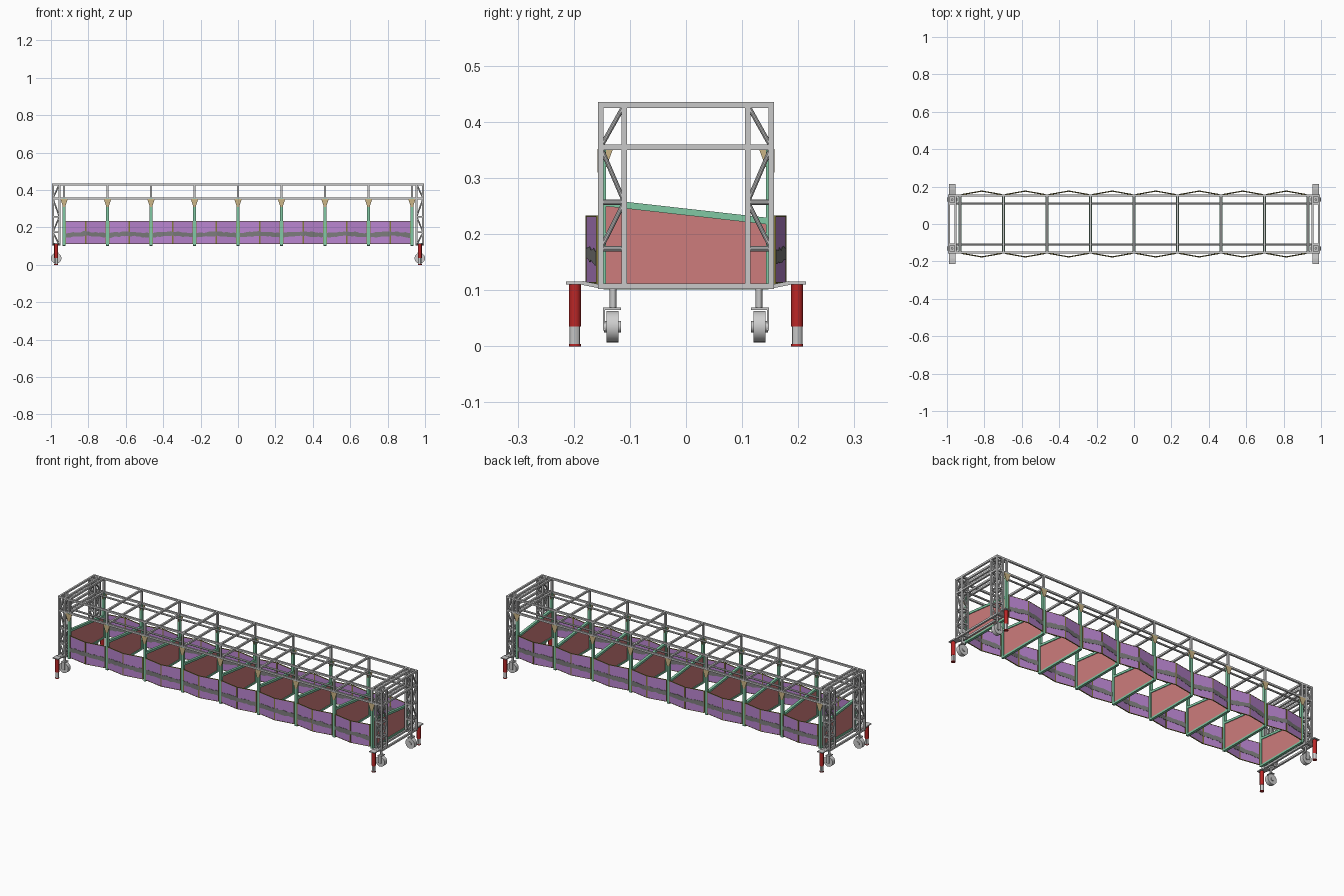
import bpy, bmesh, random
from mathutils import Vector, Matrix

random.seed(4)
if "Cube" in bpy.data.objects:
    bpy.data.objects.remove(bpy.data.objects["Cube"])


def material(name, r, g, b):
    m = bpy.data.materials.new(name)
    m.use_nodes = True
    m.diffuse_color = (r, g, b, 1)
    m.node_tree.nodes["Principled BSDF"].inputs["Base Color"].default_value = (r, g, b, 1)
    return m


STEEL = material("light steel", .58, .58, .58)
WHEEL = material("pale wheel grey", .62, .62, .62)
STRIPE = material("stripe grey", .2, .2, .2)
PURPLE = material("purple", .48, .23, .62)
PINK = material("salmon pink", .61, .2, .2)
GREEN = material("mint green", .22, .58, .37)
TAN = material("tan", .6, .46, .24)
OLIVE = material("olive", .24, .2, .05)
RED = material("red", .5, .02, .02)


class Part:
    """Collects solids of one part and turns them into one object."""

    def __init__(self, name, mat):
        self.name, self.mat, self.bm = name, mat, bmesh.new()

    def bar(self, p, q, w=.01, d=None):
        p, q = Vector(p), Vector(q)
        v = q - p
        rot = Matrix.Identity(4)
        if abs(v.normalized().z) < .999:
            rot = v.to_track_quat('Z', 'Y').to_matrix().to_4x4()
        m = Matrix.Translation((p + q) / 2) @ rot @ Matrix.Diagonal((w, d or w, v.length, 1))
        bmesh.ops.create_cube(self.bm, size=1, matrix=m)

    def tube(self, p, q, r, n=10):
        p, q = Vector(p), Vector(q)
        v = q - p
        m = Matrix.Translation((p + q) / 2) @ v.to_track_quat('Z', 'Y').to_matrix().to_4x4()
        bmesh.ops.create_cone(self.bm, cap_ends=True, segments=n, radius1=r,
                              radius2=r, depth=v.length, matrix=m)

    def box(self, lo, hi):
        lo, hi = Vector(lo), Vector(hi)
        m = Matrix.Translation((lo + hi) / 2) @ Matrix.Diagonal((*(hi - lo), 1))
        bmesh.ops.create_cube(self.bm, size=1, matrix=m)

    def plate(self, pts, offset):
        """Closed flat outline, thickened evenly by an offset vector."""
        o = Vector(offset) / 2
        a = [self.bm.verts.new(Vector(p) - o) for p in pts]
        b = [self.bm.verts.new(Vector(p) + o) for p in pts]
        self.bm.faces.new(a)
        self.bm.faces.new(b[::-1])
        for i in range(len(a)):
            j = (i + 1) % len(a)
            self.bm.faces.new((a[i], b[i], b[j], a[j]))

    def finish(self, smooth=False):
        bmesh.ops.recalc_face_normals(self.bm, faces=self.bm.faces)
        mesh = bpy.data.meshes.new(self.name)
        self.bm.to_mesh(mesh)
        self.bm.free()
        mesh.materials.append(self.mat)
        ob = bpy.data.objects.new(self.name, mesh)
        bpy.context.collection.objects.link(ob)
        if smooth:
            bpy.ops.object.select_all(action='DESELECT')
            ob.select_set(True)
            bpy.context.view_layer.objects.active = ob
            bpy.ops.object.shade_smooth_by_angle()


END, BAY, TOP, MID = .93, .2325, .43, .355
OUT, INN = .152, .11
frames = [-END + i * BAY for i in range(9)]
sides = (-1, 1)

# Upper frame: rails along the length and cross bars at every frame
rails, cross = Part("top_rails", STEEL), Part("cross_bars", STEEL)
for s in sides:
    for z in (TOP, MID):
        rails.bar((-.995, s * OUT, z), (.995, s * OUT, z))
    rails.tube((-.99, s * INN, MID), (.99, s * INN, MID), .005)
for x in frames:
    for z in (TOP, MID):
        cross.bar((x, -OUT, z), (x, OUT, z))
    for s in sides:
        cross.bar((x, s * OUT, MID), (x, s * OUT, TOP))
rails.finish(True)
cross.finish()

# End towers: posts, rungs and braces
posts, braces = Part("tower_posts", STEEL), Part("tower_braces", STEEL)
levels = [.107, .174, .257, MID, TOP]
for e in sides:
    xo, xi = e * .99, e * .955
    for x in (xo, xi):
        for z in (levels[0], MID, TOP):
            posts.bar((x, -.157, z), (x, .157, z))
        for s in sides:
            for y in (OUT, INN):
                posts.bar((x, s * y, .102), (x, s * y, .435))
            for z in levels[1:3]:
                braces.tube((x, s * OUT, z), (x, s * INN, z), .005)
            for k, (a, b) in enumerate(zip(levels[1:], levels[2:])):
                y0, y1 = (INN, OUT) if k == 1 else (OUT, INN)
                braces.tube((x, s * y0, a), (x, s * y1, b), .004)
    for s in sides:
        for y in (OUT, INN):
            for z in levels:
                braces.bar((xo, s * y, z), (xi, s * y, z), .009)
            for k, (a, b) in enumerate(zip(levels, levels[1:])):
                x0, x1 = (xo, xi) if k % 2 else (xi, xo)
                braces.tube((x0, s * y, a), (x1, s * y, b), .004)
posts.finish()
braces.finish(True)

# Partitions with sloping tops, held in green frames
panel, green = Part("partition_panels", PINK), Part("partition_frames", GREEN)
gusset = Part("post_gussets", TAN)
for x in frames:
    panel.plate([(x, -.147, .11), (x, .147, .11), (x, .147, .22), (x, -.147, .252)], (.006, 0, 0))
    green.plate([(x, -.147, .25), (x, .147, .217), (x, .147, .229), (x, -.147, .262)], (.014, 0, 0))
    green.box((x - .007, -.147, .101), (x + .007, .147, .111))
    for s in sides:
        green.bar((x, s * .15, .102), (x, s * .15, MID), .014)
        y = s * .156
        gusset.plate([(x - .02, y, .352), (x + .02, y, .352), (x + .006, y, .31),
                      (x - .006, y, .31)], (0, .004, 0))
        gusset.plate([(x, s * .15, .352), (x, s * .13, .352), (x, s * .145, .312),
                      (x, s * .15, .312)], (.006, 0, 0))
for p in (panel, green, gusset):
    p.finish()

# Bulging side panels: two angled halves per bay, with a ragged stripe
skin, stripe = Part("side_panels", PURPLE), Part("side_stripes", STRIPE)
trim = Part("side_panel_trim", OLIVE)
STEPS = 9
for x in frames[:-1]:
    for s in sides:
        mid = x + BAY / 2
        for start in (x + .008, x + BAY - .008):
            def at(t, z):
                return (start + (mid - start) * t, s * (.157 + .019 * t), z)
            skin.plate([at(0, .113), at(1, .115), at(1, .232), at(0, .232)], (0, .004, 0))
            for t in (.015, .985):
                trim.bar(at(t, .112), at(t, .233), .004, .006)
            for z in (.113, .232):
                trim.bar(at(0, z), at(1, z), .005, .003)
            low, high = [], []
            for i in range(STEPS):
                t = i / (STEPS - 1)
                low.append(at(t, .146 + .009 * t + random.uniform(-.003, .003)))
                high.append(at(t, .17 + .008 * t + random.uniform(-.003, .003)))
            for i in range(STEPS - 1):
                stripe.plate([low[i], low[i + 1], high[i + 1], high[i]], (0, .0065, 0))
for p in (skin, stripe, trim):
    p.finish()

# Outriggers, screw legs and casters at the four corners
arm, leg = Part("outrigger_arms", STEEL), Part("leg_sleeves", RED)
screw, wheel = Part("leg_screws", STEEL), Part("caster_wheels", WHEEL)
fork = Part("caster_forks", STEEL)
for e in sides:
    x = e * .972
    for s in sides:
        arm.bar((x, s * .18, .113), (x, s * .214, .113), .034, .005)
        arm.bar((x, s * .15, .106), (x, s * .185, .113), .034, .007)
        leg.tube((x, s * .198, .035), (x, s * .198, .111), .0105, 20)
        leg.tube((x, s * .198, 0), (x, s * .198, .004), .0105, 20)
        screw.tube((x, s * .198, .004), (x, s * .198, .035), .0095, 12)
        wheel.tube((x, s * .12, .035), (x, s * .142, .035), .028, 28)
        wheel.tube((x, s * .116, .035), (x, s * .146, .035), .01, 16)
        fork.tube((x, s * .13, .068), (x, s * .13, .104), .006, 12)
        fork.bar((x, s * .116, .067), (x, s * .148, .067), .022, .005)
        fork.bar((x, s * .146, .028), (x, s * .146, .069), .018, .004)
for p in (arm, leg, screw, wheel, fork):
    p.finish(p is not arm)
